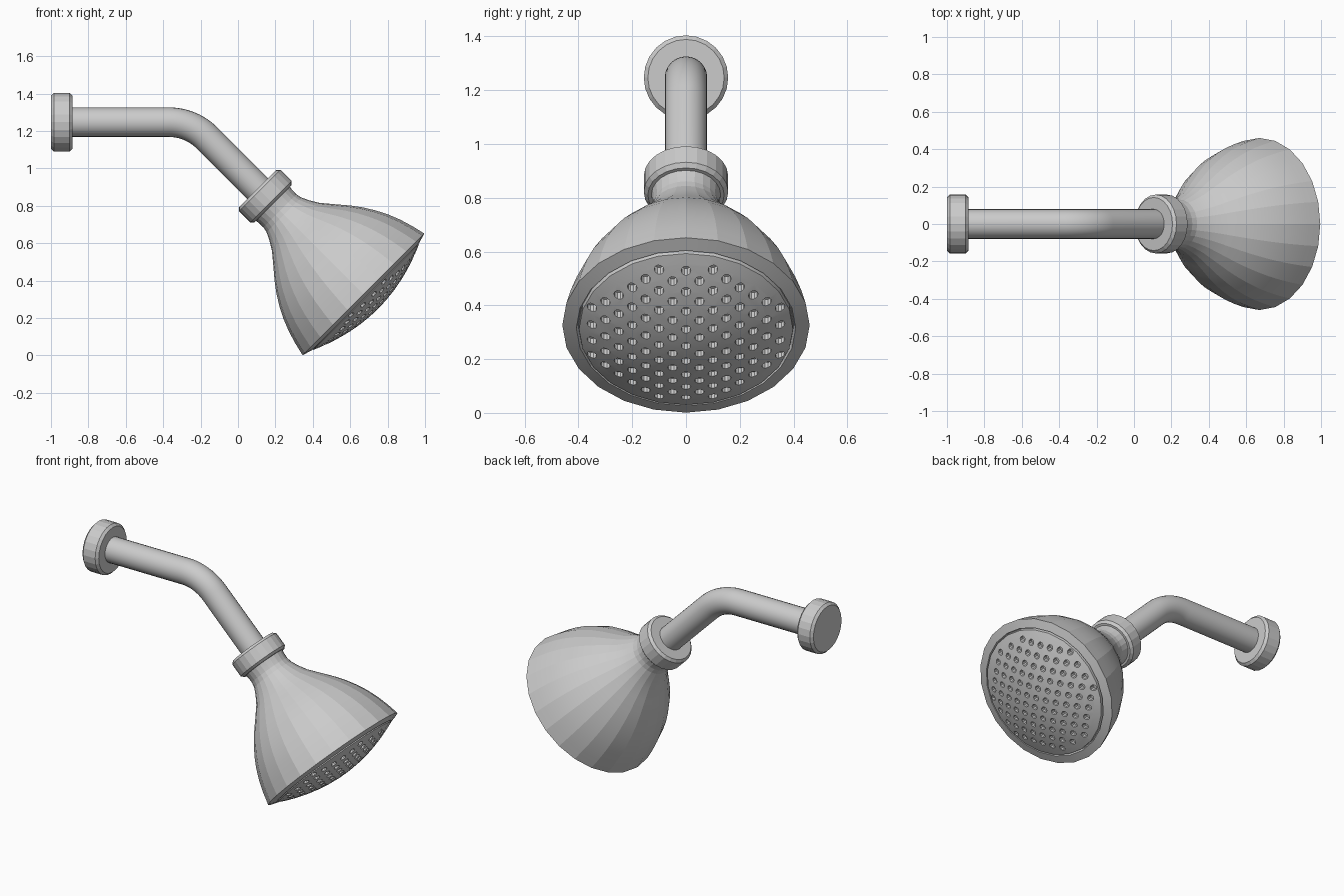
import bpy, bmesh, math
from mathutils import Matrix, Vector

if "Cube" in bpy.data.objects:
    bpy.data.objects.remove(bpy.data.objects["Cube"])

BEND = Vector((-0.25, 0, 1.247))      # corner where the two pipe axes meet
HEAD = Matrix.Translation(BEND) @ Matrix.Rotation(math.radians(135), 4, 'Y')
WALL = Matrix.Translation((-1, 0, 1.247)) @ Matrix.Rotation(math.radians(90), 4, 'Y')


def add_object(name, bm, matrix, angle=10):
    bmesh.ops.recalc_face_normals(bm, faces=bm.faces)
    mesh = bpy.data.meshes.new(name)
    bm.to_mesh(mesh)
    bm.free()
    ob = bpy.data.objects.new(name, mesh)
    ob.matrix_world = matrix
    bpy.context.collection.objects.link(ob)
    bpy.ops.object.select_all(action='DESELECT')
    ob.select_set(True)
    bpy.context.view_layer.objects.active = ob
    bpy.ops.object.shade_smooth_by_angle(angle=math.radians(angle))
    return ob


def lathe(name, profile, matrix, sides=24, angle=10):
    """Closed turned solid from (distance along axis, radius) points."""
    bm = bmesh.new()
    rings = []
    for s, r in profile:
        rings.append([bm.verts.new((r * math.cos(2 * math.pi * i / sides),
                                    r * math.sin(2 * math.pi * i / sides), s))
                      for i in range(sides)])
    for a, b in zip(rings, rings[1:]):
        for i in range(sides):
            j = (i + 1) % sides
            bm.faces.new((a[i], a[j], b[j], b[i]))
    bm.faces.new(rings[0])
    bm.faces.new(rings[-1])
    return add_object(name, bm, matrix, angle)


def disc_profile(start, end, r, bevel):
    return [(start, r - bevel), (start + bevel, r), (end - bevel, r), (end, r - bevel)]


# Wall flange and collar nut
lathe("wall_flange", disc_profile(0, 0.115, 0.157, 0.015), WALL)
lathe("collar_nut", disc_profile(0.503, 0.617, 0.157, 0.015), HEAD)

# Bent pipe
R = 0.29
T = R * math.tan(math.radians(22.5))
path = [Vector((-0.93, 0, 1.247))]
for i in range(13):
    a = math.radians(45 * i / 12)
    path.append(BEND + Vector((-T + R * math.sin(a), 0, -R + R * math.cos(a))))
path.append(HEAD @ Vector((0, 0, 0.56)))
curve = bpy.data.curves.new("arm_pipe", 'CURVE')
curve.dimensions = '3D'
curve.bevel_depth = 0.079
curve.bevel_resolution = 10
curve.use_fill_caps = True
spline = curve.splines.new('POLY')
spline.points.add(len(path) - 1)
for p, co in zip(spline.points, path):
    p.co = (*co, 1)
pipe = bpy.data.objects.new("arm_pipe", curve)
bpy.context.collection.objects.link(pipe)
bpy.ops.object.select_all(action='DESELECT')
pipe.select_set(True)
bpy.context.view_layer.objects.active = pipe
bpy.ops.object.convert(target='MESH')
bpy.ops.object.shade_smooth_by_angle(angle=math.radians(30))

# Bell-shaped head with rim and recess for the face plate
lathe("head_bell", [(0.60, 0.132), (0.635, 0.126), (0.67, 0.125), (0.70, 0.131),
                    (0.74, 0.15), (0.79, 0.18), (0.85, 0.23), (0.915, 0.285),
                    (0.97, 0.326), (1.03, 0.363), (1.09, 0.394), (1.157, 0.421),
                    (1.23, 0.443), (1.302, 0.46), (1.318, 0.408), (1.298, 0.402)], HEAD)


# Domed face plate
def dome(r):
    return 1.412 - 0.56 * r * r


radii = [0.398, 0.36, 0.31, 0.25, 0.19, 0.13, 0.07, 0.02]
plate = lathe("face_plate", [(1.27, 0.398)] + [(dome(r), r) for r in radii], HEAD, angle=20)

# Staggered spray holes
bm = bmesh.new()
DY, DX = 0.05, 0.0833
for col in range(-7, 8):
    for row in range(-5, 6):
        x = (row + 0.5 * (col % 2)) * DX
        y = col * DY
        r = math.hypot(x, y)
        if r < 0.376:
            bmesh.ops.create_cone(bm, cap_ends=True, segments=10, radius1=0.018, radius2=0.018,
                                  depth=0.06, matrix=Matrix.Translation((x, y, dome(r))))
cutter = add_object("hole_cutter", bm, HEAD)
cutter.hide_render = True
mod = plate.modifiers.new("spray_holes", 'BOOLEAN')
mod.operation = 'DIFFERENCE'
mod.solver = 'EXACT'
mod.object = cutter
bpy.ops.object.select_all(action='DESELECT')
plate.select_set(True)
bpy.context.view_layer.objects.active = plate
bpy.ops.object.modifier_apply(modifier=mod.name)
bpy.data.objects.remove(cutter)
bpy.ops.object.shade_smooth_by_angle(angle=math.radians(20))
